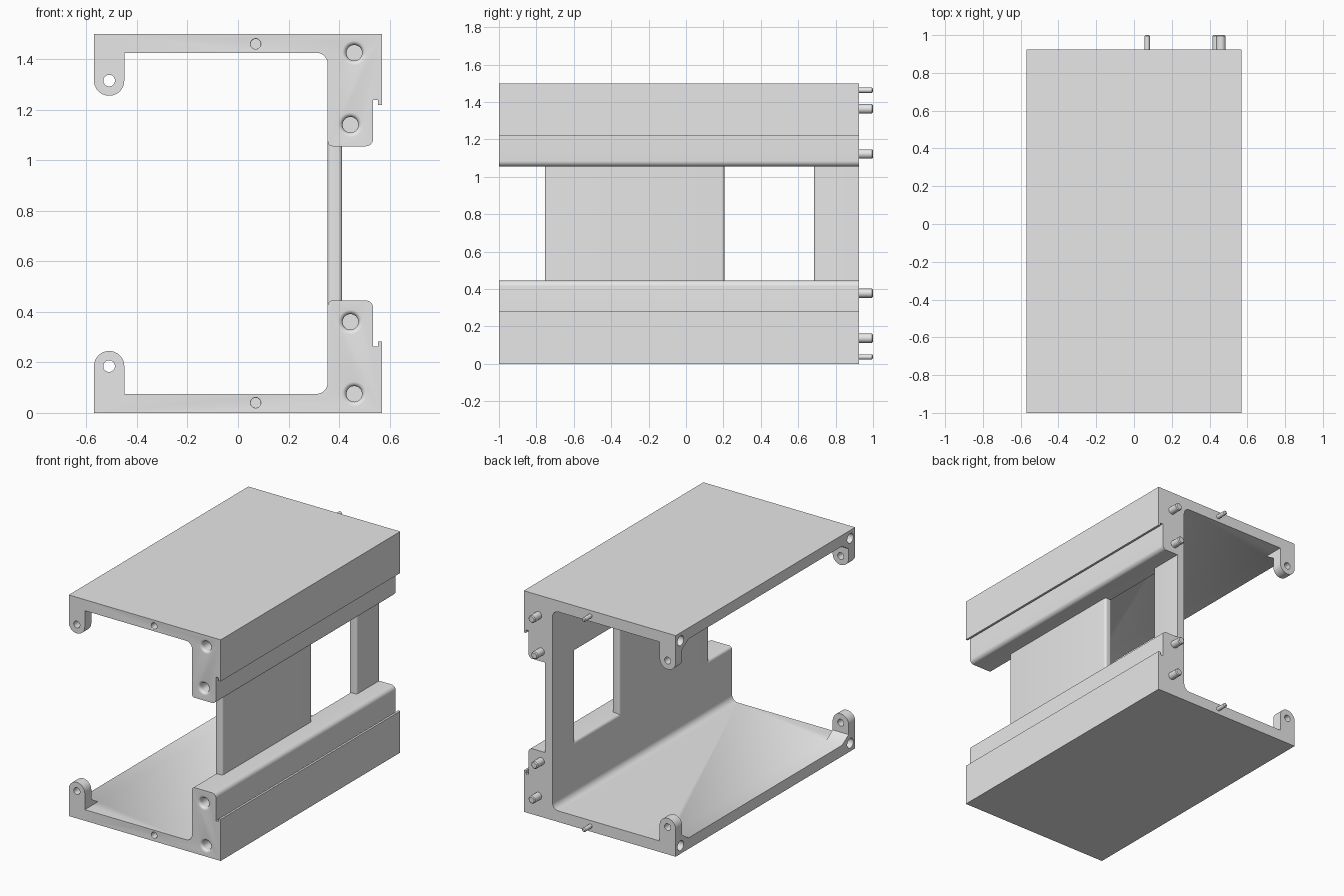
import bpy, bmesh, math
from mathutils import Vector

cube = bpy.data.objects.get("Cube")
if cube:
    bpy.data.objects.remove(cube)

MID = 0.75           # height of the mirror plane
FRONT, BACK = -1.0, 0.925

grey = bpy.data.materials.new("plain grey")
grey.use_nodes = True
COLOUR = (0.8, 0.8, 0.8, 1)
grey.diffuse_color = COLOUR
grey.node_tree.nodes["Principled BSDF"].inputs["Base Color"].default_value = COLOUR


def finish(bm, name):
    bmesh.ops.recalc_face_normals(bm, faces=bm.faces)
    mesh = bpy.data.meshes.new(name)
    bm.to_mesh(mesh)
    bm.free()
    mesh.materials.append(grey)
    ob = bpy.data.objects.new(name, mesh)
    ob.location.z = MID
    bpy.context.collection.objects.link(ob)
    return ob


def prism(name, profile, a, b, axis="y"):
    """Extrude a closed profile (x,z along y, or y,z along x)."""
    bm = bmesh.new()
    place = (lambda u, v: (u, a, v - MID)) if axis == "y" else (lambda u, v: (a, u, v - MID))
    face = bm.faces.new([bm.verts.new(place(u, v)) for u, v in profile])
    new = bmesh.ops.extrude_face_region(bm, geom=[face])["geom"]
    step = Vector((0, b - a, 0)) if axis == "y" else Vector((b - a, 0, 0))
    bmesh.ops.translate(bm, vec=step, verts=[g for g in new if isinstance(g, bmesh.types.BMVert)])
    return finish(bm, name)


def lathe(name, x, z, outline, n=32):
    """Round solid along y from (radius, y) pairs."""
    bm = bmesh.new()
    rings = []
    for r, y in outline:
        angles = [math.tau * i / n for i in range(n)]
        rings.append([bm.verts.new((x + r * math.cos(t), y, z - MID + r * math.sin(t))) for t in angles])
    for p, q in zip(rings, rings[1:]):
        for i in range(n):
            j = (i + 1) % n
            bm.faces.new((p[i], p[j], q[j], q[i]))
    bm.faces.new(rings[0])
    bm.faces.new(rings[-1])
    return finish(bm, name)


def arc(cx, cz, r, start, end, n=8):
    return [(cx + r * math.cos(math.radians(start + (end - start) * i / n)),
             cz + r * math.sin(math.radians(start + (end - start) * i / n))) for i in range(n + 1)]


def activate(ob):
    bpy.ops.object.select_all(action="DESELECT")
    ob.select_set(True)
    bpy.context.view_layer.objects.active = ob


def combine(ob, tool, operation):
    activate(ob)
    mod = ob.modifiers.new("combine", "BOOLEAN")
    mod.operation, mod.solver, mod.object = operation, "EXACT", tool
    bpy.ops.object.modifier_apply(modifier=mod.name)
    bpy.data.objects.remove(tool)


def polish(ob, mirrored=True):
    activate(ob)
    if mirrored:
        mod = ob.modifiers.new("mirror", "MIRROR")
        mod.use_axis = (False, False, True)
        mod.use_mirror_merge = False
        bpy.ops.object.modifier_apply(modifier=mod.name)
    bpy.ops.object.shade_smooth_by_angle(angle=math.radians(35))


# Plate and side rail: one profile run along the full length
profile = [(-0.57, 0), (0.57, 0), (0.57, 0.282), (0.555, 0.282), (0.555, 0.262), (0.535, 0.262)]
profile += arc(0.505, 0.415, 0.03, 0, 90) + arc(0.375, 0.425, 0.02, 90, 180)
profile += arc(0.31, 0.12, 0.045, 0, -90) + [(-0.57, 0.075)]
shell = prism("plate_and_rail", profile, FRONT, BACK)

# Hinge ears with a sloped gusset behind each, at both ends
ear = [(-0.57, 0.04), (-0.45, 0.04)] + arc(-0.51, 0.185, 0.06, 0, 180, 20)
for end, inward in ((FRONT, 1), (BACK, -1)):
    combine(shell, prism("ear", ear, end, end + 0.07 * inward), "UNION")
    gusset = [(end + d * inward, z) for d, z in ((0.03, 0.04), (0.14, 0.04), (0.14, 0.075), (0.07, 0.12), (0.03, 0.12))]
    combine(shell, prism("gusset", gusset, -0.57, -0.45, "x"), "UNION")

# Pivot holes through the ears and round pockets in the open side
for end, inward in ((FRONT, 1), (BACK, -1)):
    pivot = lathe("pivot_cutter", -0.51, 0.185, [(0.023, end - 0.05 * inward), (0.023, end + 0.1 * inward)])
    combine(shell, pivot, "DIFFERENCE")
    pocket = prism("pocket_cutter", arc(end + 0.053 * inward, 0.055, 0.033, 0, 348.75, 31), -0.6, -0.48, "x")
    combine(shell, pocket, "DIFFERENCE")

# Flared sockets in the front end
for x, z, r, flare in ((0.46, 0.075, 0.031, 0.018), (0.445, 0.36, 0.031, 0.018), (0.07, 0.04, 0.02, 0.004)):
    mouth = [(r + flare * (1 - math.sin(t)), FRONT + flare * (1 - math.cos(t)))
             for t in (math.pi / 2 * i / 6 for i in range(7))]
    outline = [(r + flare, FRONT - 0.02)] + mouth + [(r, FRONT + 0.09)]
    combine(shell, lathe("socket_cutter", x, z, outline), "DIFFERENCE")
polish(shell)

# Locating pins on the back end
for name, x, z, r in (("outer_pin", 0.46, 0.137, 0.025), ("inner_pin", 0.44, 0.378, 0.025), ("small_pin", 0.07, 0.037, 0.014)):
    polish(lathe(name, x, z, [(r, BACK - 0.01), (r, 0.994), (r - 0.006, 1.0)]))


# Upright wall panels joining the two rails, with rounded vertical edges
def wall(name, y0, y1, round_back):
    r = 0.015
    x0, x1 = 0.355, 0.412
    outline = arc(x1 - r, y0 + r, r, 0, -90, 6) + arc(x0 + r, y0 + r, r, -90, -180, 6)
    if round_back:
        outline += arc(x0 + r, y1 - r, r, 180, 90, 6) + arc(x1 - r, y1 - r, r, 90, 0, 6)
    else:
        outline += [(x0, y1), (x1, y1)]
    bm = bmesh.new()
    low, high = 0.42 - MID, MID - 0.42
    face = bm.faces.new([bm.verts.new((x, y, low)) for x, y in outline])
    new = bmesh.ops.extrude_face_region(bm, geom=[face])["geom"]
    bmesh.ops.translate(bm, vec=(0, 0, high - low), verts=[g for g in new if isinstance(g, bmesh.types.BMVert)])
    polish(finish(bm, name), mirrored=False)


wall("wide_wall_panel", -0.755, 0.205, True)
wall("end_wall_post", 0.685, BACK, False)
